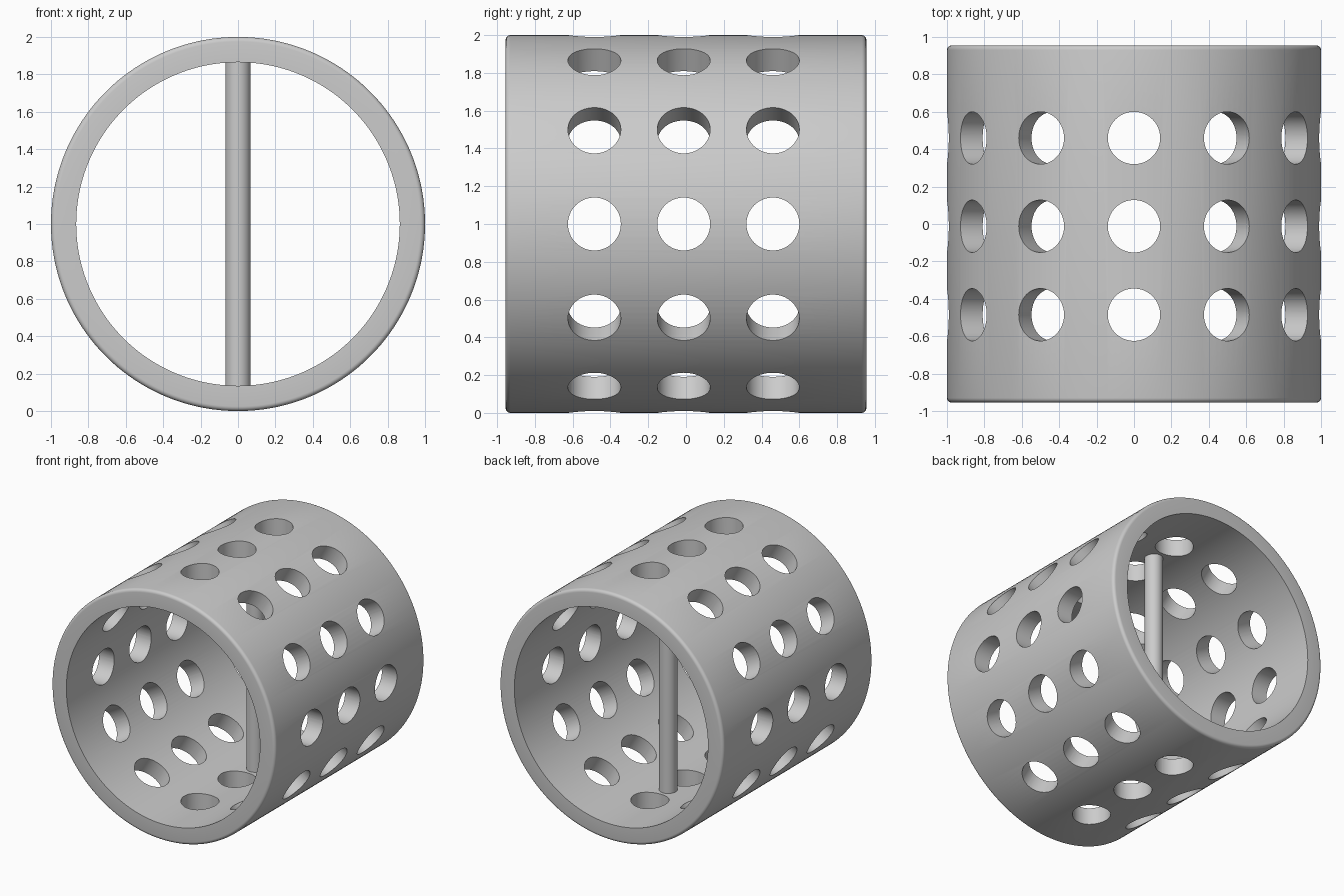
import bpy, bmesh
from math import pi, sin, cos, radians
from mathutils import Matrix

cube = bpy.data.objects.get("Cube")
if cube:
    bpy.data.objects.remove(cube, do_unlink=True)

OUTER, INNER, HALF, FILLET = 1.0, 0.865, 0.955, 0.025
HOLE_R, HOLE_Y = 0.14, (-0.485, -0.012, 0.46)
CENTRE = Matrix.Translation((0, 0, 1))

grey = bpy.data.materials.new("plain_grey")
grey.use_nodes = True
colour = (0.6, 0.6, 0.6, 1)
grey.diffuse_color = colour
grey.node_tree.nodes["Principled BSDF"].inputs["Base Color"].default_value = colour


def make_object(name, bm):
    bmesh.ops.recalc_face_normals(bm, faces=bm.faces)
    mesh = bpy.data.meshes.new(name)
    bm.to_mesh(mesh)
    bm.free()
    mesh.materials.append(grey)
    obj = bpy.data.objects.new(name, mesh)
    bpy.context.collection.objects.link(obj)
    return obj


def select(obj):
    bpy.ops.object.select_all(action='DESELECT')
    obj.select_set(True)
    bpy.context.view_layer.objects.active = obj


def add_cylinder(bm, radius, depth, matrix, segments=64):
    bmesh.ops.create_cone(bm, cap_ends=True, segments=segments, radius1=radius,
                          radius2=radius, depth=depth, matrix=matrix)


# Tube wall: a profile with rounded outer corners, swept round the y axis
def corner(side, start):
    steps = [radians(start + 90 * i / 5) for i in range(6)]
    return [(OUTER - FILLET + FILLET * cos(a),
             side * (HALF - FILLET) + FILLET * sin(a)) for a in steps]


profile = [(INNER, -HALF)] + corner(-1, -90) + corner(1, 0) + [(INNER, HALF)]
bm = bmesh.new()
SEGMENTS = 180
rings = []
for s in range(SEGMENTS):
    a = 2 * pi * s / SEGMENTS
    rings.append([bm.verts.new((r * sin(a), y, 1 + r * cos(a))) for r, y in profile])
for s, ring in enumerate(rings):
    after = rings[(s + 1) % SEGMENTS]
    for i in range(len(profile)):
        j = (i + 1) % len(profile)
        bm.faces.new((ring[i], ring[j], after[j], after[i]))
tube = make_object("tube_wall", bm)

# Radial holes: twelve round the wall, in three rows
bm = bmesh.new()
for y in HOLE_Y:
    for k in range(12):
        add_cylinder(bm, HOLE_R, 0.4, CENTRE @ Matrix.Rotation(k * pi / 6, 4, 'Y')
                     @ Matrix.Translation((0, y, 0.95)))
cutter = make_object("hole_cutter", bm)
cutter.hide_render = True

cut = tube.modifiers.new("holes", 'BOOLEAN')
cut.operation = 'DIFFERENCE'
cut.solver = 'EXACT'
cut.object = cutter
select(tube)
bpy.ops.object.modifier_apply(modifier=cut.name)
bpy.data.objects.remove(cutter, do_unlink=True)

# Upright bar across the bore, ends set into the wall
bm = bmesh.new()
add_cylinder(bm, 0.068, 2 * INNER + 0.06, CENTRE @ Matrix.Translation((0, 0.225, 0)), 48)
bar = make_object("cross_bar", bm)

for obj in (tube, bar):
    select(obj)
    bpy.ops.object.shade_smooth_by_angle(angle=radians(30))
